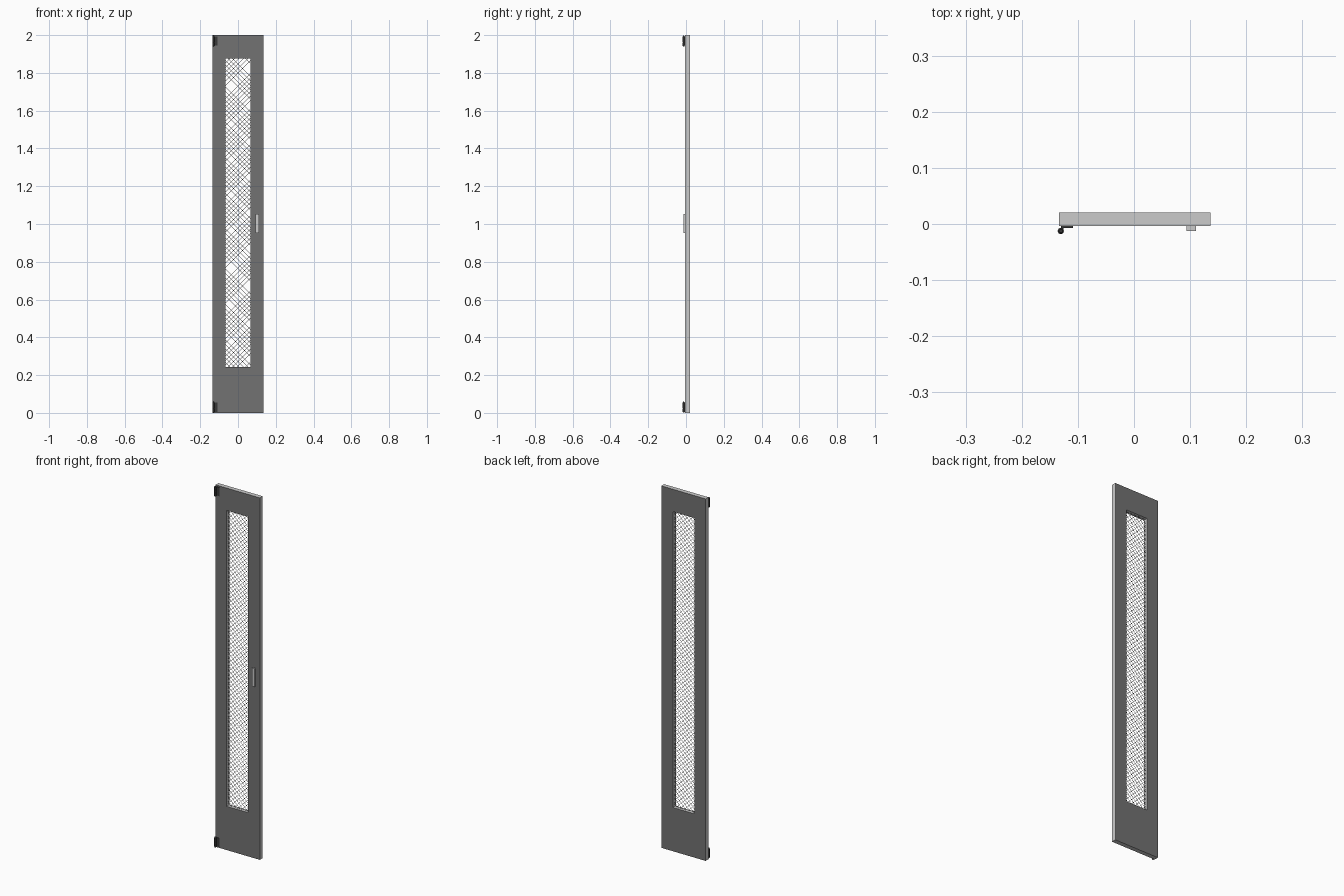
import bpy, bmesh, math
from mathutils import Vector, Matrix

if "Cube" in bpy.data.objects:
    bpy.data.objects.remove(bpy.data.objects["Cube"])

XL, XR, H = -0.134, 0.136, 2.0                 # door sides and height
Y0, Y1 = -0.004, 0.0205                        # front and back of the door
X0, X1, Z0, Z1 = -0.066, 0.065, 0.242, 1.876   # window


def material(name, v):
    m = bpy.data.materials.new(name)
    m.diffuse_color = (v, v, v, 1)
    m.use_nodes = True
    m.node_tree.nodes["Principled BSDF"].inputs["Base Color"].default_value = m.diffuse_color
    return m


mid = material("dark_grey", 0.17)
dark = material("dark_metal", 0.04)


def finish(bm, name, *mats):
    bmesh.ops.recalc_face_normals(bm, faces=bm.faces)
    me = bpy.data.meshes.new(name)
    bm.to_mesh(me)
    bm.free()
    for m in mats:
        me.materials.append(m)
    ob = bpy.data.objects.new(name, me)
    bpy.context.collection.objects.link(ob)
    return ob


def add_box(bm, lo, hi):
    lo, hi = Vector(lo), Vector(hi)
    m = Matrix.Translation((lo + hi) / 2) @ Matrix.Diagonal((*(hi - lo), 1))
    bmesh.ops.create_cube(bm, size=1, matrix=m)


def add_rod(bm, a, b, r, sides, r2=None):
    a, b = Vector(a), Vector(b)
    d = b - a
    m = Matrix.Translation((a + b) / 2) @ d.to_track_quat('Z', 'Y').to_matrix().to_4x4()
    bmesh.ops.create_cone(bm, cap_ends=True, segments=sides, radius1=r,
                          radius2=r if r2 is None else r2, depth=d.length, matrix=m)


# Door sheets (front and back) and door edges, sharing the same outlines
outer = [(XL, 0), (XR, 0), (XR, H), (XL, H)]
inner = [(X0, Z0), (X1, Z0), (X1, Z1), (X0, Z1)]


def door_part(name, pairs, *mats):
    bm = bmesh.new()
    rings = [[bm.verts.new((x, y, z)) for x, z in loop]
             for y in (Y0, Y1) for loop in (outer, inner)]
    for a, b, flip in pairs:
        p, q = rings[a], rings[b]
        for i in range(4):
            j = (i + 1) % 4
            f = bm.faces.new((p[i], p[j], q[j], q[i]))
            if flip:
                f.normal_flip()
    me = bpy.data.meshes.new(name)
    bm.to_mesh(me)
    bm.free()
    for m in mats:
        me.materials.append(m)
    bpy.context.collection.objects.link(bpy.data.objects.new(name, me))


door_part("door_sheets", ((0, 1, False), (2, 3, True)), mid)
door_part("door_edges", ((0, 2, True), (1, 3, False)))

# Diamond wire mesh: two sets of diagonal wires clipped to the window
bm = bmesh.new()
pitch, r, ym = 0.0235, 0.0008, (Y0 + Y1) / 2
w, h = X1 - X0, Z1 - Z0
for s in (1, -1):
    for k in range(-int(w / pitch) - 1, int(h / pitch) + 1):
        c = (k + 0.5) * pitch              # z offset at the window's edge
        t0, t1 = max(0, -c), min(w, h - c)
        if t1 - t0 < 0.002:
            continue
        xs = [X0 + t if s > 0 else X1 - t for t in (t0, t1)]
        add_rod(bm, (xs[0], ym + s * r * 0.8, Z0 + c + t0),
                (xs[1], ym + s * r * 0.8, Z0 + c + t1), r, 6)
finish(bm, "wire_mesh", mid)

# Pull handle
bm = bmesh.new()
add_box(bm, (0.0935, -0.0125, 0.952), (0.1105, Y0, 1.052))
finish(bm, "handle")

# Hinges: leaf, bent arm, knuckles on a pin, tapered pin ends
kx, ky = -0.1305, -0.0125
for name, zb in (("lower_hinge", 0.002), ("upper_hinge", 1.94)):
    bm = bmesh.new()
    add_box(bm, (-0.128, -0.007, zb + 0.004), (-0.109, Y0, zb + 0.053))
    add_box(bm, (-0.1305, ky, zb + 0.004), (-0.1255, Y0, zb + 0.053))
    for i in range(3):
        z = zb + 0.004 + i * 0.0165
        add_rod(bm, (kx, ky, z), (kx, ky, z + 0.0155), 0.0055, 16)
    add_rod(bm, (kx, ky, zb + 0.004), (kx, ky, zb + 0.053), 0.0032, 12)
    for z, d in ((zb + 0.053, 0.004), (zb + 0.004, -0.004)):
        add_rod(bm, (kx, ky, z), (kx, ky, z + d), 0.005, 12, 0.003)
    ob = finish(bm, name, dark)
    bpy.context.view_layer.objects.active = ob
    ob.select_set(True)
    bpy.ops.object.shade_smooth_by_angle(angle=math.radians(40))
    ob.select_set(False)
